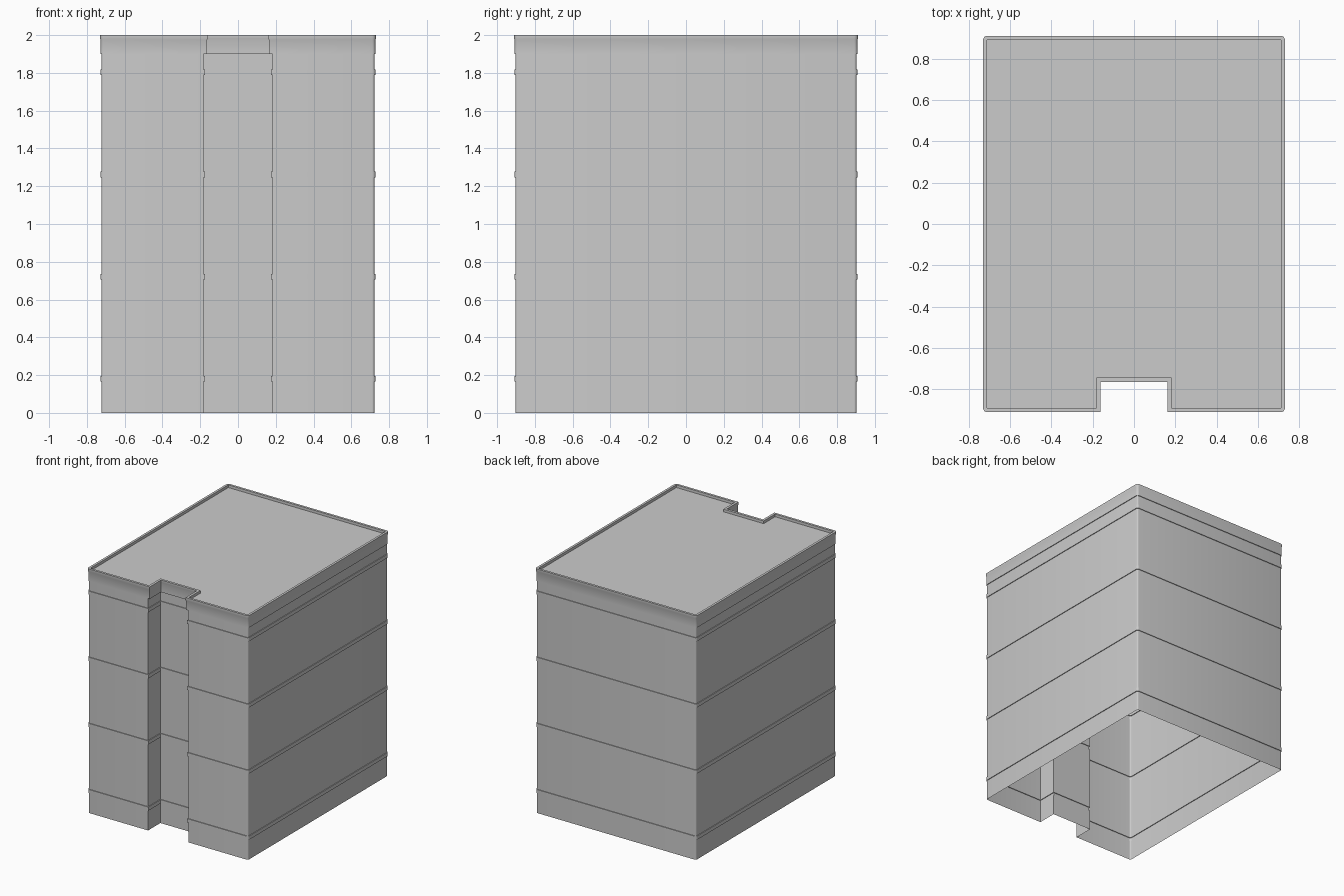
import bpy
import bmesh
import math

if "Cube" in bpy.data.objects:
    bpy.data.objects.remove(bpy.data.objects["Cube"])

# One flat grey for the whole building
grey = bpy.data.materials.new("plain grey")
grey.use_nodes = True
COLOUR = (0.6, 0.6, 0.6, 1)
grey.diffuse_color = COLOUR
grey.node_tree.nodes["Principled BSDF"].inputs["Base Color"].default_value = COLOUR

HALF_X, HALF_Y = 0.722, 0.902
NOTCH_X, NOTCH_Y = 0.182, -0.743
RADIUS, SEGMENTS = 0.012, 4


def footprint(out, notch_out):
    """Outline with four rounded outer corners and a front entrance notch."""
    x, y, r = HALF_X + out, HALF_Y + out, max(RADIUS + out, 0.004)
    pts = []
    for sx, sy, start in ((1, -1, -90), (1, 1, 0), (-1, 1, 90), (-1, -1, 180)):
        for i in range(SEGMENTS + 1):
            a = math.radians(start + 90 * i / SEGMENTS)
            pts.append((sx * (x - r) + r * math.cos(a), sy * (y - r) + r * math.sin(a)))
    nx, ny = NOTCH_X - notch_out, NOTCH_Y - notch_out
    return pts + [(-nx, -y), (-nx, ny), (nx, ny), (nx, -y)]


def loft(name, profile, cap=False):
    """Skin a profile of (outward, notch outward, height) round the footprint."""
    bm = bmesh.new()
    rings = [[bm.verts.new((x, y, z)) for x, y in footprint(o, n)] for o, n, z in profile]
    for low, high in zip(rings, rings[1:]):
        for i in range(len(low)):
            j = (i + 1) % len(low)
            bm.faces.new((low[i], low[j], high[j], high[i]))
    if cap:
        bm.faces.new(rings[-1])
    mesh = bpy.data.meshes.new(name)
    bm.to_mesh(mesh)
    bm.free()
    mesh.materials.append(grey)
    obj = bpy.data.objects.new(name, mesh)
    bpy.context.collection.objects.link(obj)
    bpy.ops.object.select_all(action="DESELECT")
    obj.select_set(True)
    bpy.context.view_layer.objects.active = obj
    bpy.ops.object.shade_smooth_by_angle(angle=math.radians(35))


# Open-bottomed wall shell with a raised string course at each floor
BAND_OUT, BAND_HEIGHT = 0.006, 0.03
walls = [(0, 0, 0)]
for floor in range(4):
    z = 0.165 + 0.541 * floor
    walls += [(0, 0, z), (BAND_OUT, BAND_OUT, z),
              (BAND_OUT, BAND_OUT, z + BAND_HEIGHT), (0, 0, z + BAND_HEIGHT)]
walls.append((0, 0, 1.9))
loft("walls", walls)

# Cornice with a slim lip, and the roof sunk inside it
loft("cornice_and_roof", [
    (0, 0, 1.9), (0.006, 0.018, 1.9), (0.006, 0.018, 1.975),
    (0.008, 0.02, 1.98), (0.008, 0.02, 2.0),
    (-0.011, 0, 2.0), (-0.011, 0, 1.978)], cap=True)
